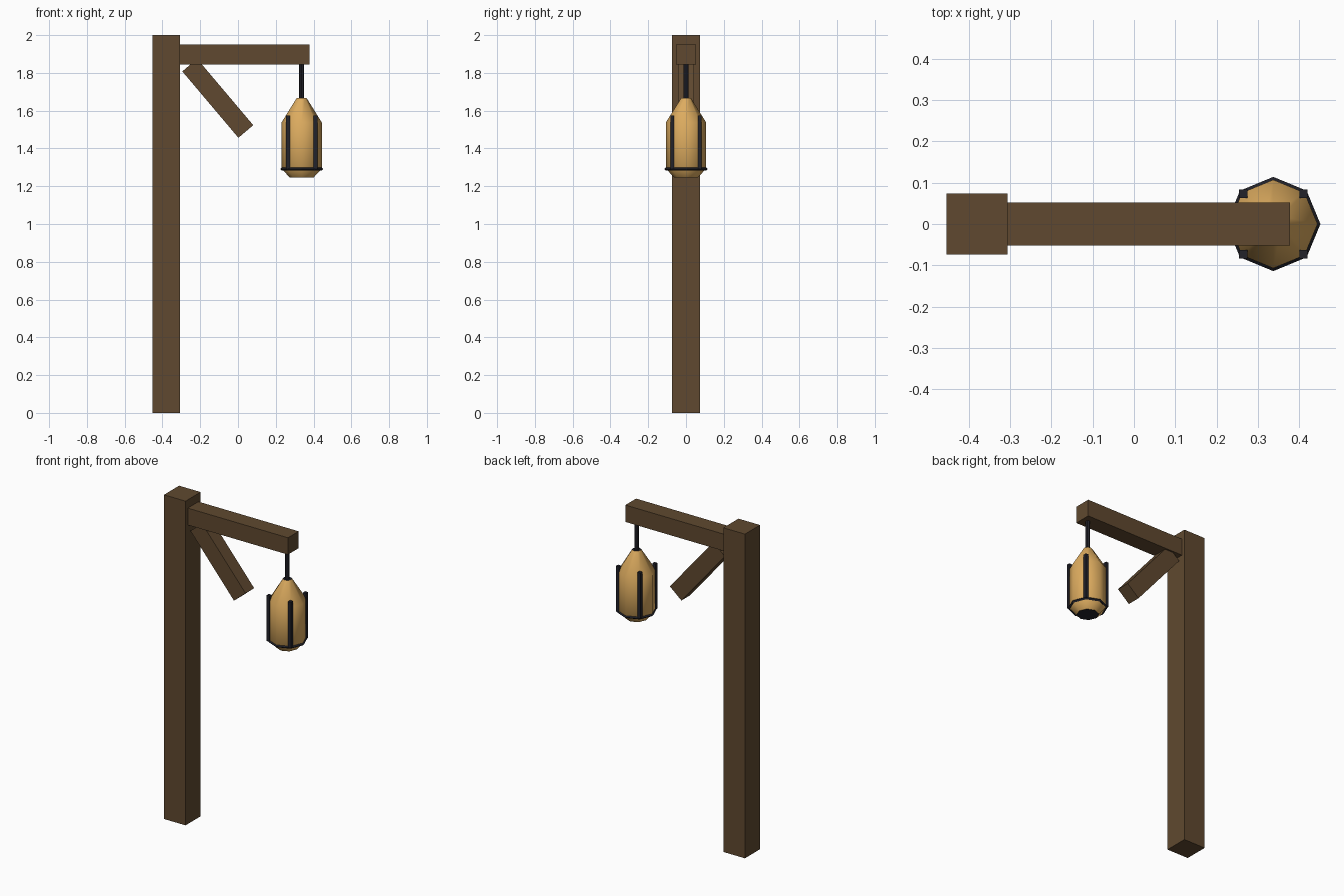
import bpy, bmesh, math
from mathutils import Matrix, Vector

if "Cube" in bpy.data.objects:
    bpy.data.objects.remove(bpy.data.objects["Cube"])


def material(name, rgb):
    m = bpy.data.materials.new(name)
    m.diffuse_color = (*rgb, 1)
    m.use_nodes = True
    m.node_tree.nodes["Principled BSDF"].inputs["Base Color"].default_value = m.diffuse_color
    return m


WOOD = material("brown wood", (0.115, 0.066, 0.029))
GLOW = material("amber glass", (0.72, 0.41, 0.115))
IRON = material("dark iron", (0.016, 0.016, 0.023))
LX = 0.337  # lantern axis


def finish(name, bm, *mats):
    bmesh.ops.recalc_face_normals(bm, faces=bm.faces)
    mesh = bpy.data.meshes.new(name)
    bm.to_mesh(mesh)
    bm.free()
    for m in mats:
        mesh.materials.append(m)
    ob = bpy.data.objects.new(name, mesh)
    bpy.context.collection.objects.link(ob)
    return ob


def box(name, center, size, mat, tilt=0):
    bm = bmesh.new()
    bmesh.ops.create_cube(bm, size=1, matrix=Matrix.Translation(center)
                          @ Matrix.Rotation(tilt, 4, 'Y') @ Matrix.Diagonal((*size, 1)))
    return finish(name, bm, mat)


def ring(bm, r, z, n):
    return [bm.verts.new((LX + r * math.cos(2 * math.pi * i / n),
                          r * math.sin(2 * math.pi * i / n), z)) for i in range(n)]


def lathe(name, profile, n, mats, closed=False, cap_index=0, smooth=False):
    """Turn an (r, z) profile about the lantern axis."""
    bm = bmesh.new()
    rings = [ring(bm, r, z, n) for r, z in profile]
    pairs = list(zip(rings, rings[1:]))
    if closed:
        pairs.append((rings[-1], rings[0]))
    for a, b in pairs:
        for i in range(n):
            j = (i + 1) % n
            bm.faces.new((a[i], a[j], b[j], b[i])).smooth = smooth
    if not closed:
        for r in (rings[0], rings[-1]):
            bm.faces.new(r).material_index = cap_index
    return finish(name, bm, *mats)


# Timber frame
box("post", (-0.38, 0, 1.0), (0.147, 0.147, 2.0), WOOD)
box("arm", (0.0325, 0, 1.897), (0.69, 0.104, 0.104), WOOD)
box("brace", (-0.107, 0, 1.6655), (0.103, 0.084, 0.46), WOOD, -math.radians(40.2))

# Lantern: rod, glass body with dark end caps, base ring
lathe("hanging_rod", [(0.0135, 1.64), (0.0135, 1.86)], 8, [IRON])
lathe("lantern_body", [(0.063, 1.246), (0.107, 1.294), (0.107, 1.537), (0.026, 1.667)],
      8, [GLOW, IRON], cap_index=1, smooth=True)
lathe("lantern_ring", [(0.114, 1.291), (0.106, 1.299), (0.098, 1.291), (0.106, 1.283)],
      8, [IRON], closed=True)

# Four upright bars at the lantern corners
for sx in (-1, 1):
    for sy in (-1, 1):
        box("lantern_bar", (LX + sx * 0.073, sy * 0.073, 1.433), (0.02, 0.02, 0.282), IRON)
